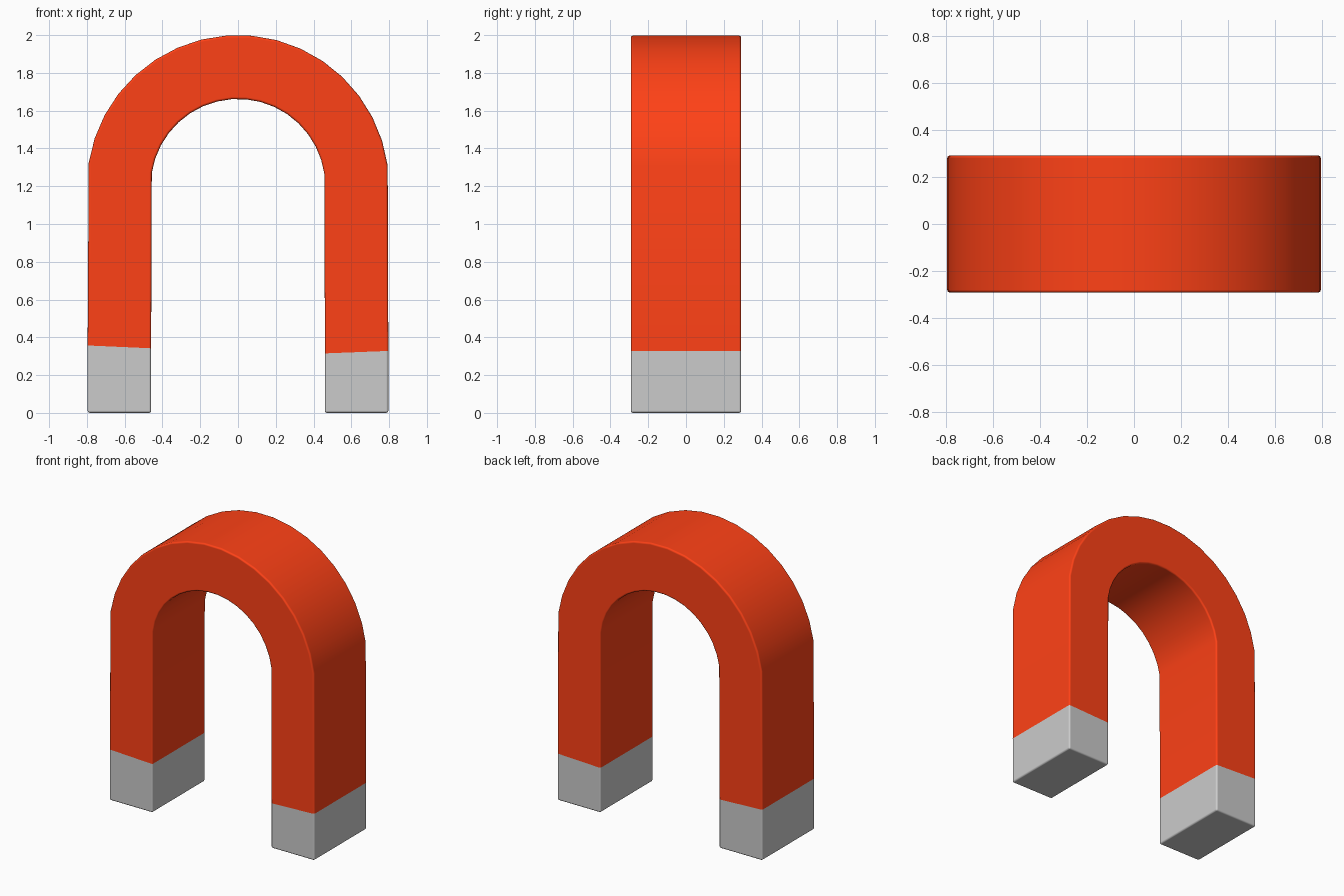
import bpy, bmesh
from math import cos, sin, radians

if "Cube" in bpy.data.objects:
    bpy.data.objects.remove(bpy.data.objects["Cube"])

R_OUT, R_IN, CZ, HALF_Y = 0.8, 0.462, 1.2, 0.292
X_OUT, X_IN = 0.796, 0.46

red = bpy.data.materials.new("red_paint")
red.diffuse_color = (1.0, 0.053, 0.008, 1)
red.use_nodes = True
red.node_tree.nodes["Principled BSDF"].inputs["Base Color"].default_value = red.diffuse_color


def loft(name, stations, cap=None, material=None):
    """Sweep a rectangle through (outer, inner) pairs of (x, z) points."""
    bm = bmesh.new()
    rings = []
    for (xo, zo), (xi, zi) in stations:
        rings.append([bm.verts.new(p) for p in (
            (xo, -HALF_Y, zo), (xo, HALF_Y, zo), (xi, HALF_Y, zi), (xi, -HALF_Y, zi))])
    for a, b in zip(rings, rings[1:]):
        for i in range(4):
            j = (i + 1) % 4
            bm.faces.new((a[i], a[j], b[j], b[i]))
    if cap is not None:
        bm.faces.new(rings[cap])
    bmesh.ops.recalc_face_normals(bm, faces=bm.faces)
    # outward check against the outer wall of the first segment
    bm.faces.ensure_lookup_table()
    f = bm.faces[0]
    if f.normal.x * f.calc_center_median().x < 0:
        bmesh.ops.reverse_faces(bm, faces=bm.faces)
    for f in bm.faces:
        f.smooth = True
    mesh = bpy.data.meshes.new(name)
    bm.to_mesh(mesh)
    bm.free()
    obj = bpy.data.objects.new(name, mesh)
    bpy.context.collection.objects.link(obj)
    if material:
        mesh.materials.append(material)
    bev = obj.modifiers.new("rounded_edges", 'BEVEL')
    bev.width = 0.012
    bev.segments = 3
    bev.limit_method = 'ANGLE'
    bev.angle_limit = radians(40)
    bev.harden_normals = True
    return obj


# Slightly slanted paint lines and the feet of both legs
right_joint = ((X_OUT, 0.328), (X_IN, 0.315))
left_joint = ((-X_OUT, 0.357), (-X_IN, 0.342))
right_foot = ((X_OUT, 0), (X_IN, 0))
left_foot = ((-X_OUT, 0), (-X_IN, 0))

# Red horseshoe body
arc = []
for k in range(18):
    a = radians(7.9 + 9.6 * k)
    arc.append(tuple((r * cos(a), CZ + r * sin(a)) for r in (R_OUT, R_IN)))
loft("magnet_body", [right_joint] + arc + [left_joint], material=red)

# Bare metal pole tips
loft("right_pole_tip", [right_foot, right_joint], cap=0)
loft("left_pole_tip", [left_foot, left_joint], cap=0)
